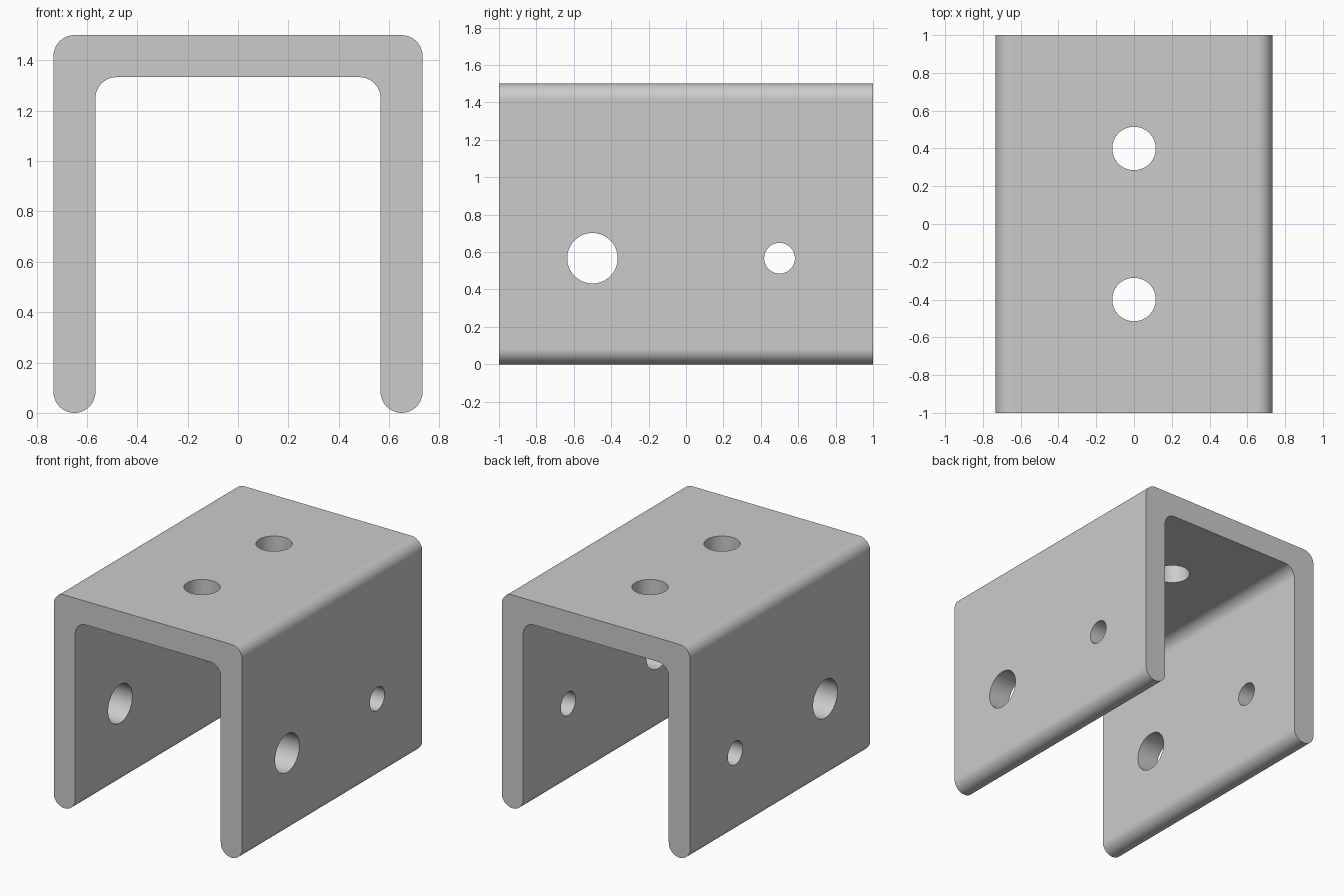
import bpy, bmesh
from math import sin, cos, pi, radians
from mathutils import Vector

cube = bpy.data.objects.get("Cube")
if cube:
    bpy.data.objects.remove(cube, do_unlink=True)

HALF_W, HEIGHT, WALL = 0.733, 1.5, 0.167
R = WALL / 2          # radius of every rounded corner
SEG = 12              # segments per quarter turn
INNER = HALF_W - WALL

steel = bpy.data.materials.new("steel_grey")
steel.use_nodes = True
grey = (0.6, 0.6, 0.6, 1)
steel.diffuse_color = grey
steel.node_tree.nodes["Principled BSDF"].inputs["Base Color"].default_value = grey


def arc(cx, cz, start, end):
    n = round(abs(end - start) / 90 * SEG)
    angles = [radians(start + (end - start) * i / n) for i in range(n + 1)]
    return [(cx + R * cos(a), cz + R * sin(a)) for a in angles]


# Right half of the channel section, mirrored to close the outline
half = (arc(HALF_W - R, HEIGHT - R, 90, 0)
        + arc(HALF_W - R, R, 0, -180)
        + arc(INNER - R, HEIGHT - WALL - R, 0, 90))
outline = half + [(-x, z) for x, z in reversed(half)]

# Extrude the section along y
bm = bmesh.new()
face = bm.faces.new([bm.verts.new((x, -1, z)) for x, z in outline])
ext = bmesh.ops.extrude_face_region(bm, geom=[face])
moved = [v for v in ext["geom"] if isinstance(v, bmesh.types.BMVert)]
bmesh.ops.translate(bm, verts=moved, vec=Vector((0, 2, 0)))
bmesh.ops.recalc_face_normals(bm, faces=bm.faces[:])
mesh = bpy.data.meshes.new("channel_bracket")
bm.to_mesh(mesh)
bm.free()
bracket = bpy.data.objects.new("channel_bracket", mesh)
bpy.context.collection.objects.link(bracket)
mesh.materials.append(steel)


def drill(name, radius, location, rotation, depth):
    """Cut one round hole through the bracket."""
    bpy.ops.mesh.primitive_cylinder_add(vertices=64, radius=radius, depth=depth,
                                        location=location, rotation=rotation)
    cutter = bpy.context.object
    cutter.name = name
    cutter.hide_render = True
    cutter.data.materials.append(steel)
    mod = bracket.modifiers.new(name, "BOOLEAN")
    mod.operation, mod.solver, mod.object = "DIFFERENCE", "EXACT", cutter
    bpy.ops.object.select_all(action="DESELECT")
    bracket.select_set(True)
    bpy.context.view_layer.objects.active = bracket
    bpy.ops.object.modifier_apply(modifier=name)
    bpy.data.objects.remove(cutter, do_unlink=True)


# Large and small holes pass through both side walls
drill("large_side_hole", 0.135, (0, -0.5, 0.567), (0, pi / 2, 0), 2)
drill("small_side_hole", 0.082, (0, 0.5, 0.567), (0, pi / 2, 0), 2)
# Pair of holes in the top web
for y in (-0.4, 0.4):
    drill("top_hole", 0.115, (0, y, HEIGHT), (0, 0, 0), 0.6)

# Smooth fillets, flat walls
bpy.ops.object.shade_smooth_by_angle(angle=radians(30))
weighted = bracket.modifiers.new("flat_walls", "WEIGHTED_NORMAL")
weighted.keep_sharp = True
